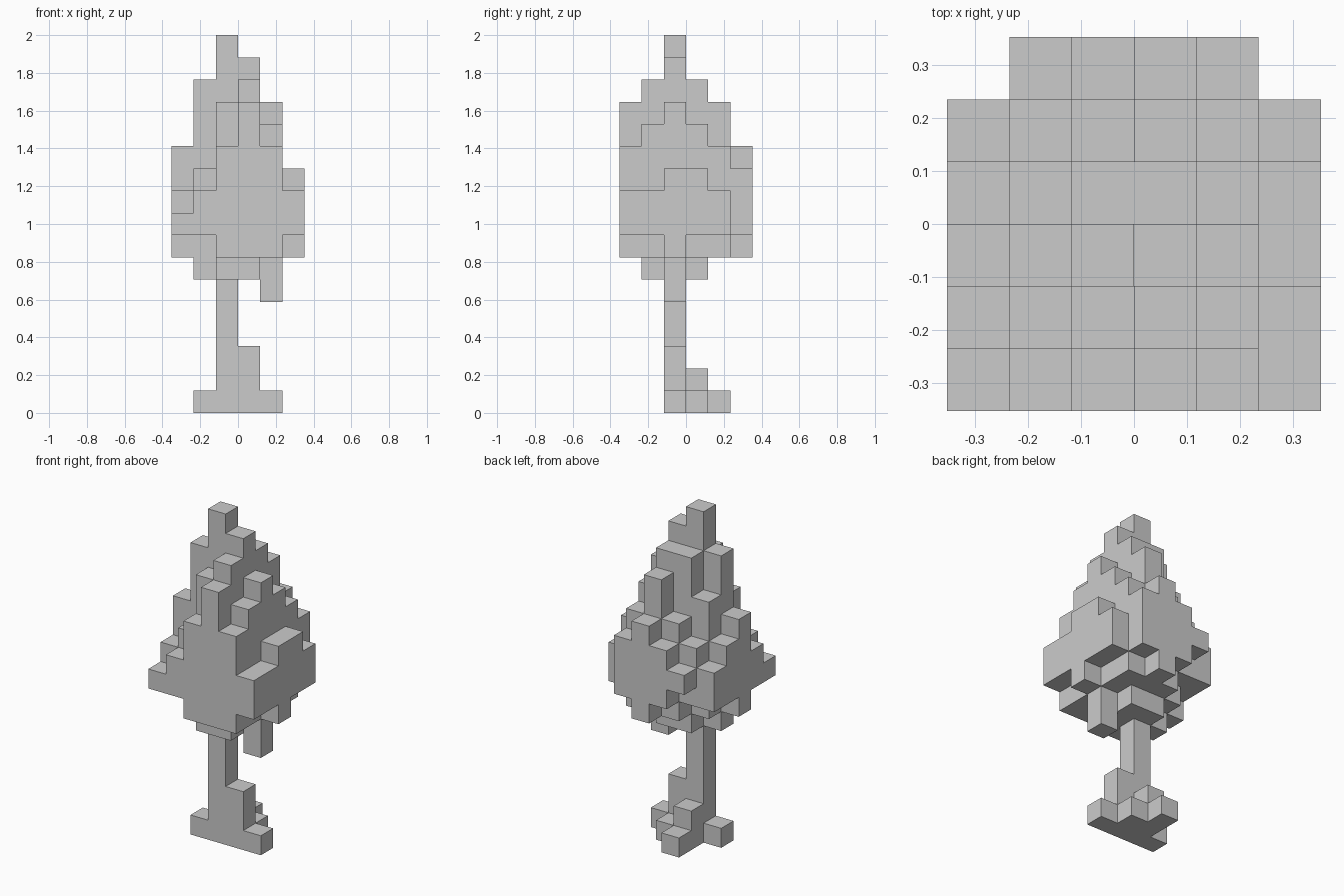
import bpy, bmesh, math
from mathutils import Vector

if "Cube" in bpy.data.objects:
    bpy.data.objects.remove(bpy.data.objects["Cube"])

U = 2 / 17          # block size: the tree is 17 blocks tall

# crown: bottom and top level of each block column, rows run front to back
BOTTOM = [[8, 8, 7, 7, 7, 8],
          [8, 8, 6, 6, 7, 8],
          [7, 6, 6, 6, 5, 7],
          [8, 7, 6, 6, 7, 8],
          [8, 8, 7, 7, 7, 8],
          [0, 9, 8, 7, 8, 0]]
TOP = [[9, 10, 12, 14, 12, 10],
       [10, 11, 14, 15, 13, 10],
       [12, 15, 17, 16, 14, 11],
       [11, 13, 15, 15, 13, 11],
       [10, 11, 12, 14, 12, 10],
       [0, 10, 11, 12, 11, 0]]

crown = {(i, j, k) for j in range(6) for i in range(6)
         for k in range(BOTTOM[j][i], TOP[j][i])}

# trunk and roots: (column, row, height)
roots = [(2, 2, 6), (1, 2, 1), (3, 2, 3), (4, 2, 1),
         (2, 3, 2), (3, 3, 1), (2, 4, 1)]
trunk = {(i, j, k) for i, j, h in roots for k in range(h)}

solid = crown | trunk


def build(name, cells):
    """Make one object from blocks, keeping only the exposed sides."""
    bm = bmesh.new()
    verts = {}

    def vert(p):
        if p not in verts:
            verts[p] = bm.verts.new(((p[0] - 3) * U, (p[1] - 3) * U, p[2] * U))
        return verts[p]

    for c in sorted(cells):
        for axis in range(3):
            for side in (0, 1):
                n = list(c)
                n[axis] += 2 * side - 1
                if tuple(n) in solid:
                    continue
                loop = []
                for a, b in ((0, 0), (1, 0), (1, 1), (0, 1)):
                    p = list(c)
                    p[axis] += side
                    p[(axis + 1) % 3] += a
                    p[(axis + 2) % 3] += b
                    loop.append(vert(tuple(p)))
                bm.faces.new(loop if side else loop[::-1])
    # merge neighbouring flat squares
    bmesh.ops.dissolve_limit(bm, angle_limit=math.radians(1),
                             verts=bm.verts[:], edges=bm.edges[:])
    mesh = bpy.data.meshes.new(name)
    bm.to_mesh(mesh)
    bm.free()
    bpy.context.collection.objects.link(bpy.data.objects.new(name, mesh))


build("trunk", trunk)
build("foliage", crown)
